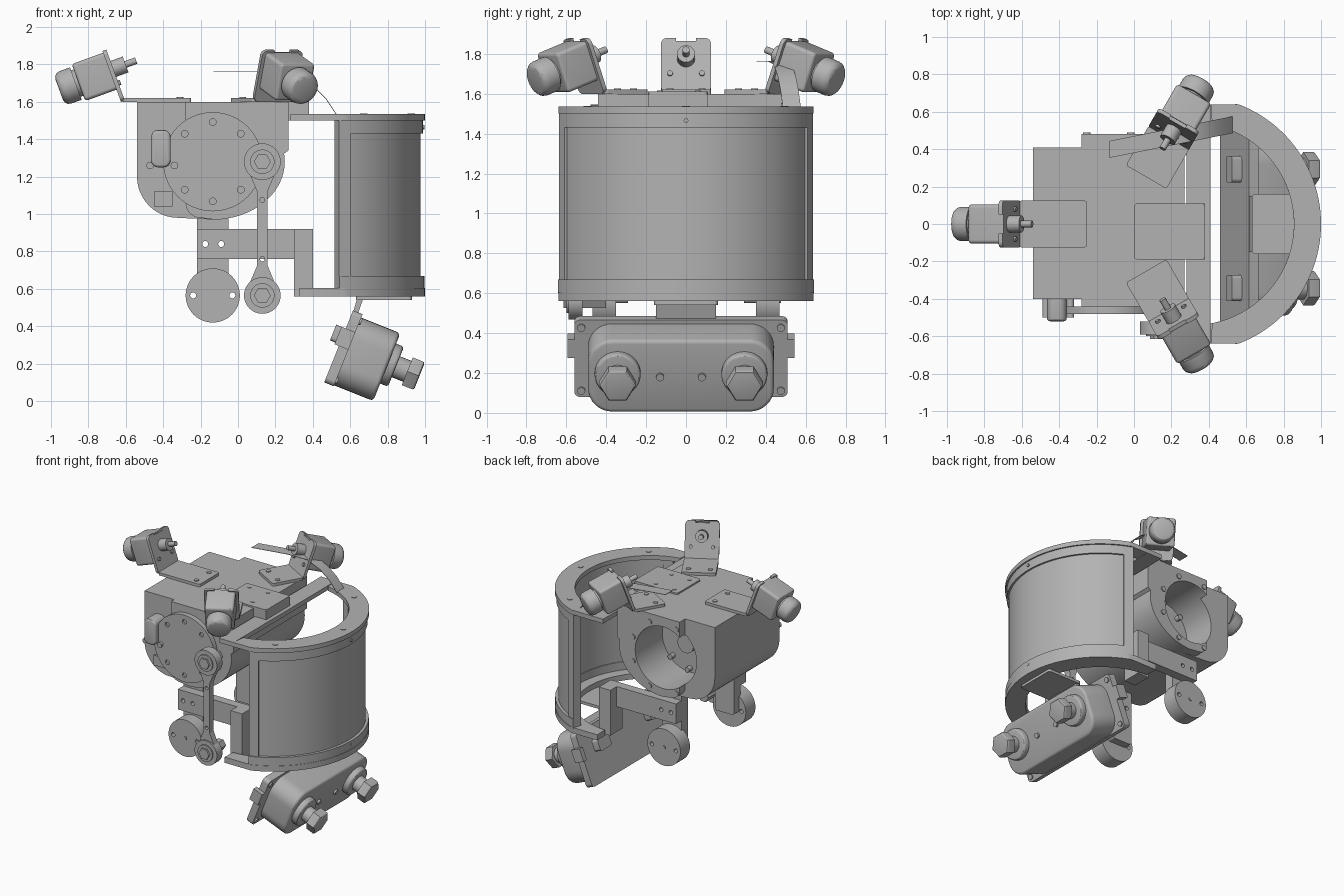
import bpy, bmesh, math
from math import pi, cos, sin, radians
from mathutils import Matrix

if "Cube" in bpy.data.objects:
    bpy.data.objects.remove(bpy.data.objects["Cube"])

grey = bpy.data.materials.new("plain_grey")
grey.use_nodes = True
grey.diffuse_color = (0.45, 0.45, 0.45, 1)
grey.node_tree.nodes["Principled BSDF"].inputs["Base Color"].default_value = (0.45, 0.45, 0.45, 1)

FRONT = Matrix.Rotation(pi / 2, 4, 'X')    # profile x,y -> world x,z; depth -> -y
SIDE = Matrix.Rotation(pi / 2, 4, 'Z') @ FRONT  # profile x,y -> y,z; depth -> +x
I = Matrix.Identity(4)
parts = []


def prism(name, pts, lo, hi, m=I, bevel=0):
    """Extrude a 2D outline along local z."""
    bm = bmesh.new()
    face = bm.faces.new([bm.verts.new((x, y, lo)) for x, y in pts])
    ext = bmesh.ops.extrude_face_region(bm, geom=[face])
    for v in ext["geom"]:
        if isinstance(v, bmesh.types.BMVert):
            v.co.z = hi
    bmesh.ops.recalc_face_normals(bm, faces=bm.faces)
    if bevel:
        rim = [e for e in bm.edges if all(abs(v.co.z - hi) < 1e-6 for v in e.verts)]
        bmesh.ops.bevel(bm, geom=rim, offset=bevel, segments=3, affect='EDGES', profile=0.5)
    bm.transform(m)
    mesh = bpy.data.meshes.new(name)
    bm.to_mesh(mesh)
    bm.free()
    mesh.materials.append(grey)
    ob = bpy.data.objects.new(name, mesh)
    bpy.context.collection.objects.link(ob)
    parts.append(ob)
    return ob


def arc(cx, cy, r, a0, a1, n=24, ry=None):
    step = radians(a1 - a0) / n
    return [(cx + r * cos(radians(a0) + i * step), cy + (ry or r) * sin(radians(a0) + i * step))
            for i in range(n + 1)]


def circle(cx, cy, r, n=32):
    return arc(cx, cy, r, 0, 360, n)[:-1]


def rect(x0, x1, y0, y1, r=0):
    if not r:
        return [(x0, y0), (x1, y0), (x1, y1), (x0, y1)]
    return (arc(x1 - r, y1 - r, r, 0, 90, 8) + arc(x0 + r, y1 - r, r, 90, 180, 8)
            + arc(x0 + r, y0 + r, r, 180, 270, 8) + arc(x1 - r, y0 + r, r, 270, 360, 8))


def box(name, x, y, z, m=I):
    return prism(name, rect(*x, *y), *z, m)


def cut(ob, pts, lo, hi, m):
    """Cut a prism out of a part."""
    tool = prism("cutter", pts, lo, hi, m)
    parts.remove(tool)
    tool.hide_render = True
    mod = ob.modifiers.new("cut", 'BOOLEAN')
    mod.object, mod.solver = tool, 'EXACT'
    bpy.context.view_layer.objects.active = ob
    bpy.ops.object.modifier_apply(modifier=mod.name)
    bpy.data.objects.remove(tool)


# Main housing with a bore open at the back
CX, CZ = -0.135, 1.28


def housing_outline(left, r):
    return ([(left, 1.6), (left, 1.2)] + arc(left + r, 0.98 + r, r, 180, 270, 12)
            + arc(CX, CZ, 0.385, 272, 368, 24, 0.31) + [(0.27, 1.34), (0.27, 1.6)])


housing = prism("housing", housing_outline(-0.54, 0.22), -0.41, 0.4, FRONT)
cut(housing, circle(CX, CZ, 0.245, 48), -0.6, -0.14, FRONT)
back_plate = prism("back_plate", housing_outline(-0.28, 0.08), -0.48, -0.41, FRONT)
cut(back_plate, circle(CX, CZ, 0.245, 48), -0.6, 0, FRONT)
prism("front_plate", housing_outline(-0.28, 0.08), 0.4, 0.44, FRONT)
cover = prism("front_cover", circle(CX, CZ, 0.265, 64), 0.44, 0.48, FRONT)
prism("bore_hub", circle(CX, CZ, 0.07), -0.2, -0.13, FRONT)
for a in (0, 45, 135, 180, 225, 315):
    x, z = CX + 0.212 * sin(radians(a)), CZ + 0.212 * cos(radians(a))
    cut(cover, circle(x, z, 0.018, 16), 0.465, 0.5, FRONT)
    prism("bore_screw", circle(x, z, 0.02, 16), -0.18, -0.13, FRONT)
for a in (-115, -65, -20, 20, 65, 115):
    x, z = CX + 0.28 * cos(radians(a)), CZ + 0.28 * sin(radians(a))
    prism("flange_bolt", circle(x, z, 0.02, 16), -0.488, -0.47, FRONT)
prism("side_latch", rect(-0.465, -0.36, 1.25, 1.45, 0.04), 0.4, 0.52, FRONT, 0.015)
for x in (-0.47, -0.34):
    prism("latch_screw", circle(x, 1.26, 0.02, 16), 0.4, 0.5, FRONT)
box("small_tab", (-0.45, -0.35), (1.04, 1.12), (0.4, 0.415), FRONT)
prism("top_plate", rect(0, 0.38, -0.19, 0.11, 0.02), 1.595, 1.612)
box("housing_neck", (0.26, 0.38), (-0.19, 0.11), (1.5, 1.6))
for x, y in ((0.06, 0.06), (0.22, 0.06), (0.06, -0.13), (0.22, -0.13)):
    prism("top_plate_bolt", circle(x, y, 0.015, 16), 1.61, 1.616)

# Curved drum shield
DX = 0.315


def sector(r_out, r_in, ang, n=48):
    return arc(DX, 0, r_out, -ang, ang, n) + arc(DX, 0, r_in, ang, -ang, n)


rim_out = arc(DX, 0, 0.685, -69, 69, 48)
prism("top_ring", [(0.41, -0.64)] + rim_out + [(0.41, 0.64)] + arc(DX, 0, 0.54, 79, -79, 48), 1.5, 1.535)
box("top_ring_bar", (0.28, 0.41), (-0.64, 0.64), (1.5, 1.535))
prism("bottom_ring", [(0.33, -0.64)] + rim_out + [(0.33, 0.64)] + arc(DX, 0, 0.54, 88, -88, 48), 0.56, 0.605)
prism("shield_panel", sector(0.66, 0.625, 70), 0.6, 1.505)
prism("upper_band", sector(0.674, 0.62, 70.5), 1.43, 1.505)
prism("lower_band", sector(0.682, 0.62, 70.5), 0.6, 0.67)
for s in (-1, 1):
    m = Matrix.Translation((DX, 0, 0)) @ Matrix.Rotation(radians(s * 67.5), 4, 'Z')
    box("shield_post", (0.61, 0.674), (-0.035, 0.035), (0.6, 1.505), m)
for a in (-54, 0, 54):
    x, y = DX + 0.61 * cos(radians(a)), 0.61 * sin(radians(a))
    prism("ring_bolt", circle(x, y, 0.02, 16), 1.53, 1.539)
for z in (0.64, 1.465):
    prism("band_screw", circle(0, z, 0.012, 12), 0.98, 0.998, SIDE)

# Paired support arms, posts and rollers
for s in (-1, 1):
    def span(a, b):
        return sorted((-s * a, -s * b))
    post = prism("post", rect(-0.22, -0.05, 0.55, 1.02, 0.02), *span(0.29, 0.37), FRONT)
    arm = box("arm", (-0.22, 0.4), (0.76, 0.92), span(0.37, 0.44), FRONT)
    box("foot", (0.3, 0.4), (0.56, 0.92), span(0.37, 0.52), FRONT)
    roller = prism("roller", circle(CX, 0.565, 0.145, 48), *span(0.35, 0.47), FRONT)
    prism("roller_hub", circle(CX, 0.565, 0.015, 16), *span(0.46, 0.477), FRONT)
    for x in (-0.175, -0.09):
        for ob in (post, arm):
            cut(ob, circle(x, 0.84, 0.016, 16), *span(0.2, 0.6), FRONT)
    for x in (-0.24, -0.03):
        cut(roller, circle(x, 0.565, 0.016, 16), *span(0.2, 0.6), FRONT)

# Connecting rod on the front
RX = 0.13
rod = box("rod_shaft", (RX - 0.028, RX + 0.028), (0.62, 1.22), (0.53, 0.58), FRONT)
for z in (0.76, 1.075):
    cut(rod, circle(RX, z, 0.013, 16), 0.5, 0.6, FRONT)
for z, s in ((0.565, 1), (1.28, -1)):
    prism("rod_eye", circle(RX, z, 0.098, 40), 0.52, 0.59, FRONT)
    prism("rod_bearing", circle(RX, z, 0.065), 0.58, 0.6, FRONT)
    prism("rod_nut", circle(RX, z, 0.045, 6), 0.4, 0.615, FRONT)
    neck = [(RX - 0.07, z + s * 0.06), (RX + 0.07, z + s * 0.06),
            (RX + 0.028, z + s * 0.16), (RX - 0.028, z + s * 0.16)]
    prism("rod_neck", neck, 0.53, 0.58, FRONT)

# Three tilted sensor units on the roof
for turn, inner in ((180, 0.17), (60, 0.29), (-60, 0.29)):
    base = Matrix.Translation((-0.08, 0, 0)) @ Matrix.Rotation(radians(turn), 4, 'Z')
    tilt = base @ Matrix.Translation((0.525, 0, 1.607)) @ Matrix.Rotation(radians(20), 4, 'Y')
    axis = tilt @ SIDE
    prism("bracket_base", rect(inner, 0.535, -0.125, 0.125, 0.015), 1.6, 1.622, base)
    upright = prism("bracket_upright", rect(-0.125, 0.125, 0, 0.29, 0.03), 0, 0.022, axis)
    cut(upright, rect(-0.05, 0.05, 0.275, 0.32), -0.1, 0.1, axis)
    prism("unit_case", rect(-0.105, 0.105, 0.07, 0.28, 0.02), 0.02, 0.2, axis, 0.015)
    prism("unit_neck", circle(0, 0.175, 0.075, 32), 0.19, 0.23, axis)
    prism("unit_knob", circle(0, 0.175, 0.092, 40), 0.215, 0.31, axis, 0.035)
    prism("unit_boss", circle(0, 0.18, 0.045, 24), -0.07, 0.01, axis)
    prism("unit_shaft", circle(0, 0.18, 0.018, 16), -0.13, -0.06, axis)
    for y in (-0.08, 0.08):
        prism("bracket_bolt", circle(inner + 0.06, y, 0.018, 16), 1.61, 1.627, base)
        prism("upright_screw", circle(y, 0.1, 0.014, 12), -0.012, 0.01, axis)

# Thin curved strap
path = [(-0.13, 1.765), (0.15, 1.765), (0.3, 1.75), (0.4, 1.69), (0.47, 1.62), (0.53, 1.53)]
strap = path + [(x - 0.002, z - 0.003) for x, z in reversed(path)]
shear = Matrix.Identity(4)
shear[1][0] = 0.2
prism("strap", strap, -0.47, -0.38, shear @ FRONT)

# Tilted lower unit with two knobs
low = Matrix.Translation((0.67, -0.025, 0.232)) @ Matrix.Rotation(radians(21.8), 4, 'Y')
axis = low @ SIDE
prism("lower_flange", rect(-0.535, 0.535, -0.2, 0.215, 0.03), -0.145, -0.09, axis)
prism("lower_case", rect(-0.465, 0.465, -0.195, 0.195, 0.12), -0.1, 0.135, axis, 0.02)
for s in (-1, 1):
    y = s * 0.318
    prism("knob_collar", circle(y, 0.02, 0.115, 40), 0.13, 0.18, axis, 0.015)
    prism("knob_neck", circle(y, 0.02, 0.06, 24), 0.17, 0.26, axis)
    prism("knob_head", circle(y, 0.02, 0.092, 6), 0.245, 0.315, axis, 0.012)
    prism("rear_connector", rect(y - 0.07, y + 0.07, 0.02, 0.11, 0.02), -0.2, -0.13, axis)
    box("side_lug", sorted((s * 0.53, s * 0.57)), (0.01, 0.11), (-0.17, -0.09), axis)
    prism("case_screw", circle(s * 0.105, 0, 0.02, 12), 0.13, 0.15, axis)
    for z in (-0.165, 0.175):
        prism("flange_screw", circle(s * 0.5, z, 0.02, 12), -0.1, -0.08, axis)

# Hanger joining the lower unit to the drum
prism("hanger_top", rect(0.63, 0.93, -0.16, 0.16, 0.02), 0.54, 0.562)
prism("hanger_web", [(0.6, 0.42), (0.625, 0.42), (0.67, 0.55), (0.64, 0.56)], -0.15, 0.15, FRONT)

# Smooth round surfaces, keep hard edges
bpy.ops.object.select_all(action='DESELECT')
for ob in parts:
    ob.select_set(True)
bpy.context.view_layer.objects.active = parts[0]
bpy.ops.object.shade_smooth_by_angle(angle=radians(30))
